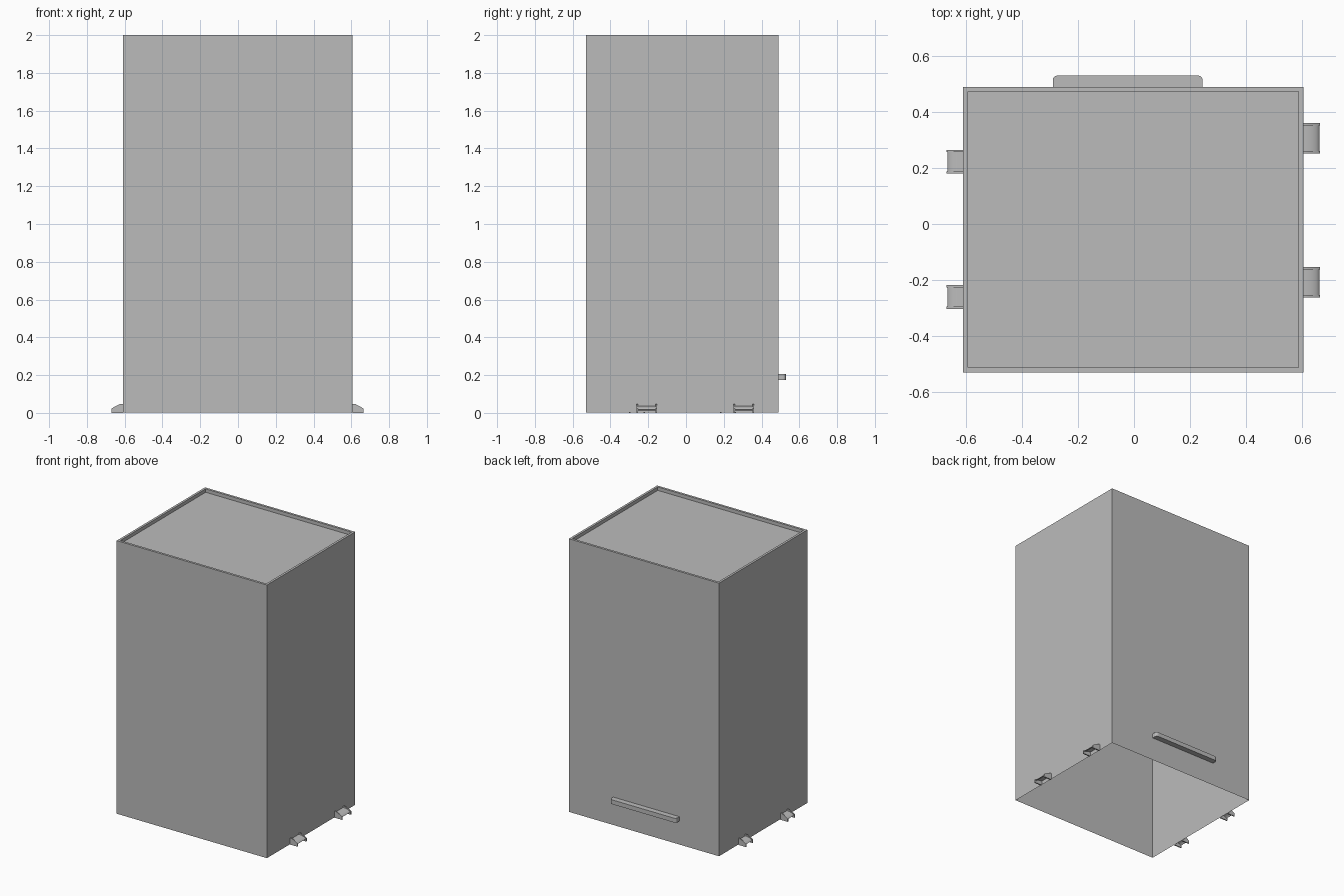
import bpy, bmesh, math

if "Cube" in bpy.data.objects:
    bpy.data.objects.remove(bpy.data.objects["Cube"], do_unlink=True)

grey = bpy.data.materials.new("plain grey")
grey.use_nodes = True
tone = (0.5, 0.5, 0.5, 1)
grey.diffuse_color = tone
grey.node_tree.nodes["Principled BSDF"].inputs["Base Color"].default_value = tone


def finish(name, bm):
    mesh = bpy.data.meshes.new(name)
    bm.to_mesh(mesh)
    bm.free()
    mesh.materials.append(grey)
    obj = bpy.data.objects.new(name, mesh)
    bpy.context.collection.objects.link(obj)
    return obj


def box(bm, lo, hi):
    verts = bmesh.ops.create_cube(bm, size=1)["verts"]
    for v in verts:
        for i in range(3):
            v.co[i] = lo[i] if v.co[i] < 0 else hi[i]
    return verts


def extrude_profile(bm, points, side, wall, y0, y1, smooth=False):
    """Sweep an (outward, height) outline along y, starting at a side wall."""
    rings = [[bm.verts.new((wall + side * u, y, z)) for u, z in points]
             for y in (y0, y1)]
    bm.faces.new(rings[0])
    bm.faces.new(rings[1][::-1])
    n = len(points)
    for i in range(n):
        j = (i + 1) % n
        f = bm.faces.new((rings[0][i], rings[1][i], rings[1][j], rings[0][j]))
        f.smooth = smooth


# Cabinet: thin shell, open underneath, with a recessed lid
LEFT, RIGHT, FRONT, BACK = 0.605, -0.61, -0.53, 0.49
bm = bmesh.new()
box(bm, (RIGHT, FRONT, 0.003), (LEFT, BACK, 2))
bm.normal_update()
bottom = [f for f in bm.faces if f.normal.z < -0.5]
bmesh.ops.delete(bm, geom=bottom, context="FACES_ONLY")
lid = [f for f in bm.faces if f.normal.z > 0.5]
bmesh.ops.inset_region(bm, faces=lid, thickness=0.024)
well = bmesh.ops.extrude_face_region(bm, geom=lid)["geom"]
bmesh.ops.delete(bm, geom=lid, context="FACES_ONLY")
for v in well:
    if isinstance(v, bmesh.types.BMVert):
        v.co.z -= 0.025
bmesh.ops.recalc_face_normals(bm, faces=bm.faces[:])
finish("cabinet_shell", bm)

# Handle: low bar with rounded outer ends
bm = bmesh.new()
box(bm, (-0.29, BACK, 0.175), (0.245, 0.53, 0.207))
ends = [e for e in bm.edges
        if all(v.co.y > 0.52 for v in e.verts)
        and abs(e.verts[0].co.z - e.verts[1].co.z) > 0.01]
bmesh.ops.bevel(bm, geom=ends, offset=0.016, segments=4, profile=0.5,
                affect="EDGES")
finish("back_handle", bm)

# Clips: two side cheeks joined by a curved web
cheek = [(0, 0), (0.06, 0), (0.06, 0.022), (0.05, 0.029),
         (0.018, 0.046), (0, 0.048)]


def arc(radius_u, top, drop):
    steps = [i * math.pi / 16 for i in range(8)]
    return [(radius_u * math.sin(a), top - drop * (1 - math.cos(a)))
            for a in steps]


web = arc(0.058, 0.037, 0.025) + arc(0.053, 0.031, 0.022)[::-1]


def clip(name, side, wall, y0, y1):
    bm = bmesh.new()
    t = 0.008
    extrude_profile(bm, cheek, side, wall, y0, y0 + t)
    extrude_profile(bm, cheek, side, wall, y1 - t, y1)
    extrude_profile(bm, web, side, wall, y0 + t, y1 - t, smooth=True)
    bmesh.ops.recalc_face_normals(bm, faces=bm.faces[:])
    obj = finish(name, bm)
    bpy.context.view_layer.objects.active = obj
    obj.select_set(True)
    bpy.ops.object.shade_smooth_by_angle(angle=math.radians(35))
    obj.select_set(False)


bpy.ops.object.select_all(action="DESELECT")
for label, y in (("front", -0.262), ("back", 0.252)):
    clip("left_" + label + "_clip", 1, LEFT, y, y + 0.108)
for label, y in (("front", -0.303), ("back", 0.18)):
    clip("right_" + label + "_clip", -1, RIGHT, y, y + 0.085)
